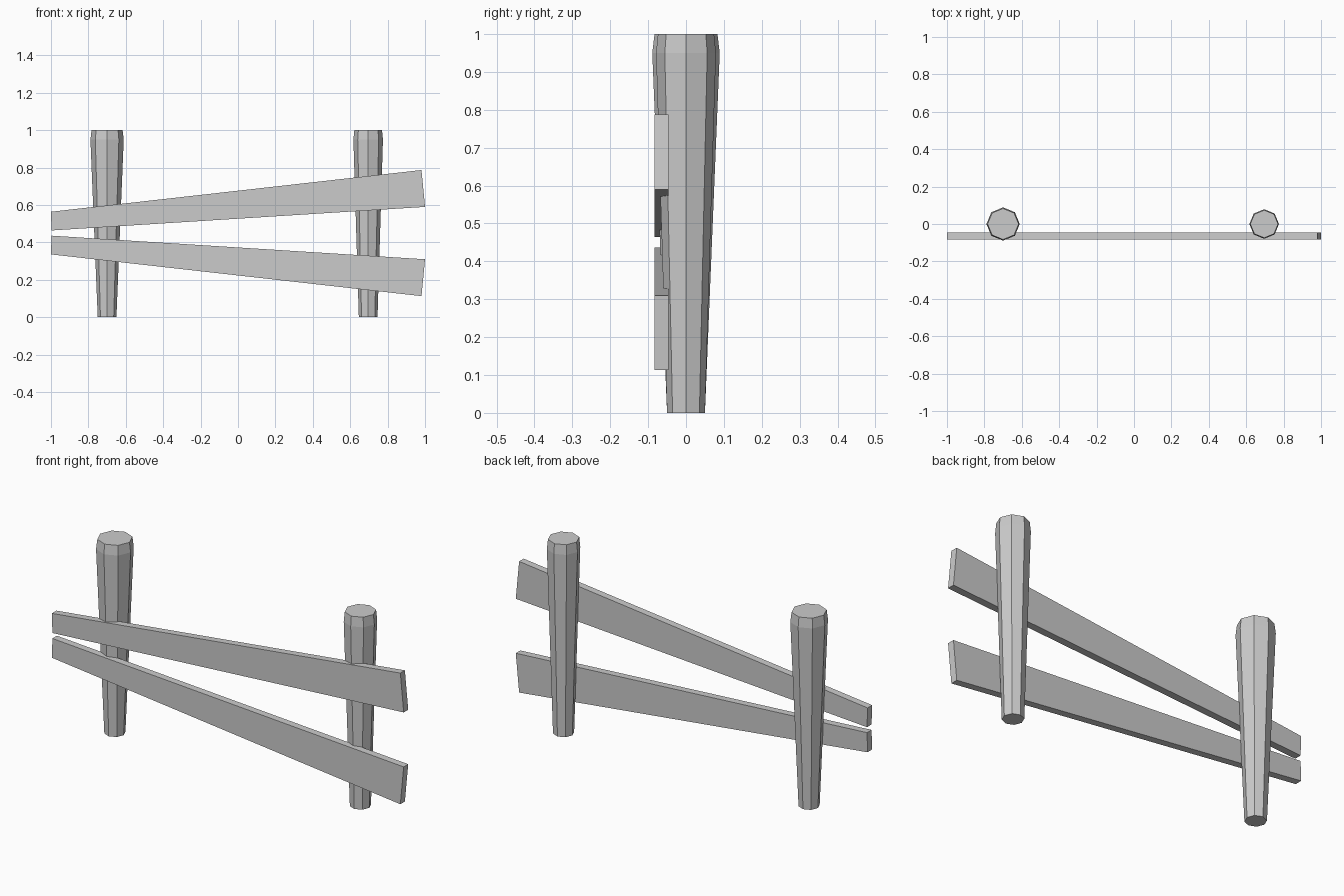
import bpy, bmesh
from math import cos, sin, pi

if "Cube" in bpy.data.objects:
    bpy.data.objects.remove(bpy.data.objects["Cube"])


def make_object(name, bm):
    bmesh.ops.recalc_face_normals(bm, faces=bm.faces)
    mesh = bpy.data.meshes.new(name)
    bm.to_mesh(mesh)
    bm.free()
    obj = bpy.data.objects.new(name, mesh)
    bpy.context.collection.objects.link(obj)
    return obj


def post(name, x, profile, sides=8):
    """Tapered eight-sided post from (radius, height) rings."""
    bm = bmesh.new()
    rings = [[bm.verts.new((x + r * cos(2 * pi * i / sides),
                            r * sin(2 * pi * i / sides), z))
              for i in range(sides)] for r, z in profile]
    for a, b in zip(rings, rings[1:]):
        for i in range(sides):
            j = (i + 1) % sides
            bm.faces.new((a[i], a[j], b[j], b[i]))
    bm.faces.new(rings[0])
    bm.faces.new(rings[-1])
    return make_object(name, bm)


def rail(name, outline, y_front, y_back):
    """Flat board: outline in x/z, extruded through its thickness."""
    bm = bmesh.new()
    face = bm.faces.new([bm.verts.new((x, y_front, z)) for x, z in outline])
    out = bmesh.ops.extrude_face_region(bm, geom=[face])
    verts = [v for v in out["geom"] if isinstance(v, bmesh.types.BMVert)]
    bmesh.ops.translate(bm, verts=verts, vec=(0, y_back - y_front, 0))
    return make_object(name, bm)


# Posts, wider at the top with a small chamfer
post("left_post", -0.70, [(0.05, 0), (0.089, 0.95), (0.083, 1)])
post("right_post", 0.696, [(0.05, 0), (0.079, 0.95), (0.074, 1)])

# Rails: the lower one mirrors the upper about z = 0.45
upper = [(-0.997, 0.464), (1.0, 0.59), (0.981, 0.787), (-1.0, 0.564)]
lower = [(x, 0.90 - z) for x, z in upper]
rail("upper_rail", upper, -0.083, -0.046)
rail("lower_rail", lower, -0.083, -0.046)
